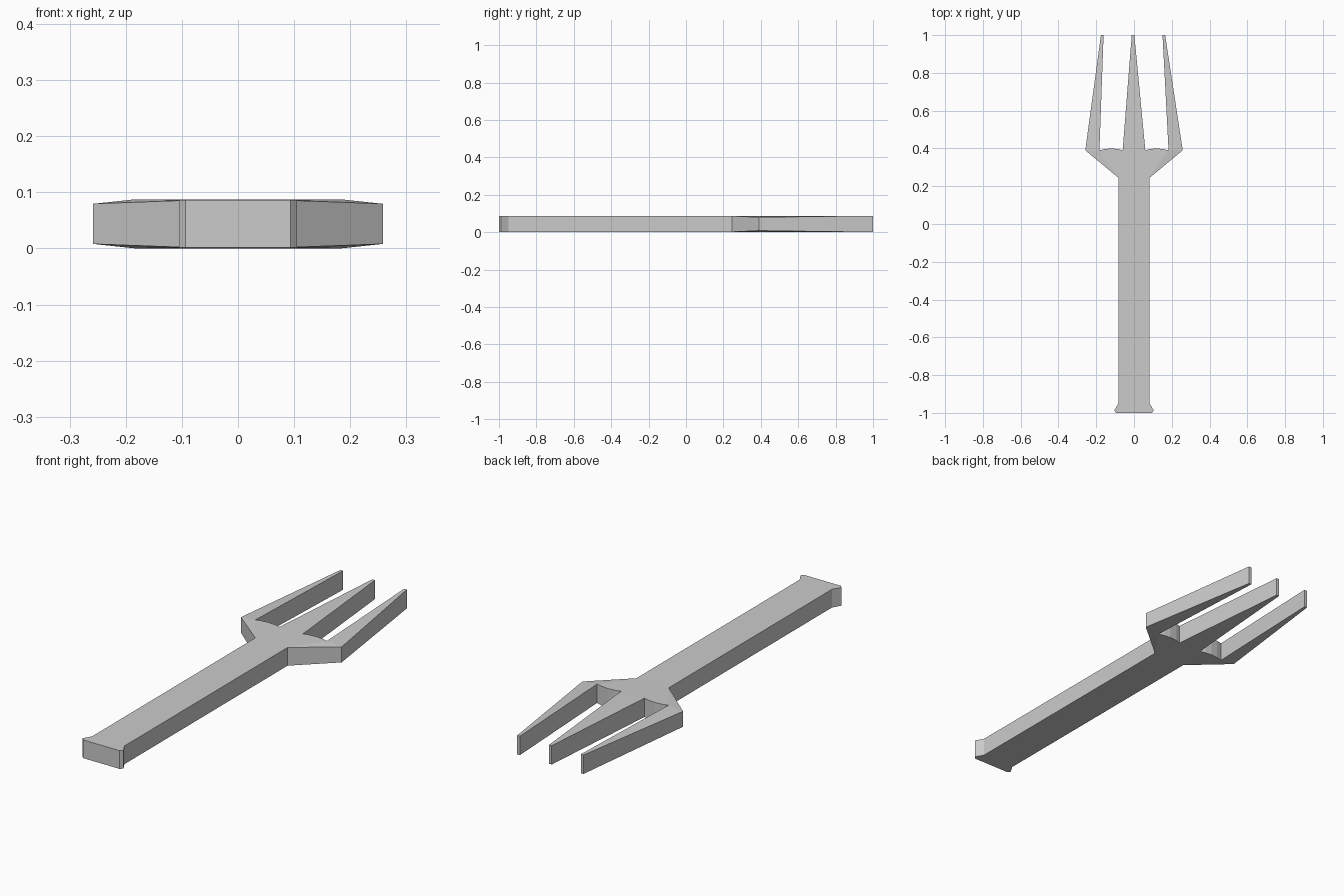
import bpy, bmesh

if "Cube" in bpy.data.objects:
    bpy.data.objects.remove(bpy.data.objects["Cube"])

THICK = 0.0875

# Right half of the outline, split into flat regions
CORNER, INNER = (0.258, 0.39), (0.183, 0.39)
NECK, ROOT = (0.083, 0.245), (0.06, 0.39)
ARC = [(0.155, 0.397), (0.12, 0.4), (0.085, 0.397)]
REGIONS = [
    # butt cap
    [(0, -1), (0.0935, -1), (0.105, -0.988), (0.083, -0.95), (0, -0.95)],
    # handle
    [(0, -0.95), (0.083, -0.95), NECK, (0, 0.245)],
    # palm with the curved gap floor
    [(0, 0.245), NECK, INNER] + ARC + [ROOT, (0, 0.39)],
    # sloping shoulder
    [NECK, CORNER, INNER],
    # outer prong
    [INNER, CORNER, (0.17, 1), (0.156, 1)],
    # middle prong
    [(0, 0.39), ROOT, (0.007, 1), (0, 1)],
]


def inset(v):
    """How far the surface sinks: the outer shoulders are thinnest."""
    if abs(v.x) > 0.25:
        return 0.008
    return 0 if v.y > 0.3 else 0.0015


# Flat sheet made of both halves
bm = bmesh.new()
for side in (1, -1):
    for region in REGIONS:
        bm.faces.new([bm.verts.new((side * x, y, 0)) for x, y in region])
bmesh.ops.remove_doubles(bm, verts=bm.verts, dist=1e-4)
bmesh.ops.recalc_face_normals(bm, faces=bm.faces)

# Thicken the sheet, then taper it towards the shoulders
bottom = list(bm.verts)
result = bmesh.ops.extrude_face_region(bm, geom=list(bm.faces))
top = [g for g in result["geom"] if isinstance(g, bmesh.types.BMVert)]
for v in bottom:
    v.co.z = inset(v.co)
for v in top:
    v.co.z = THICK - inset(v.co)

# Prong tips lean slightly to one side
for v in bm.verts:
    if v.co.y > 0.99:
        v.co.x -= 0.005

bmesh.ops.recalc_face_normals(bm, faces=bm.faces)
mesh = bpy.data.meshes.new("three_pronged_fork")
bm.to_mesh(mesh)
bm.free()
fork = bpy.data.objects.new("three_pronged_fork", mesh)
bpy.context.collection.objects.link(fork)
